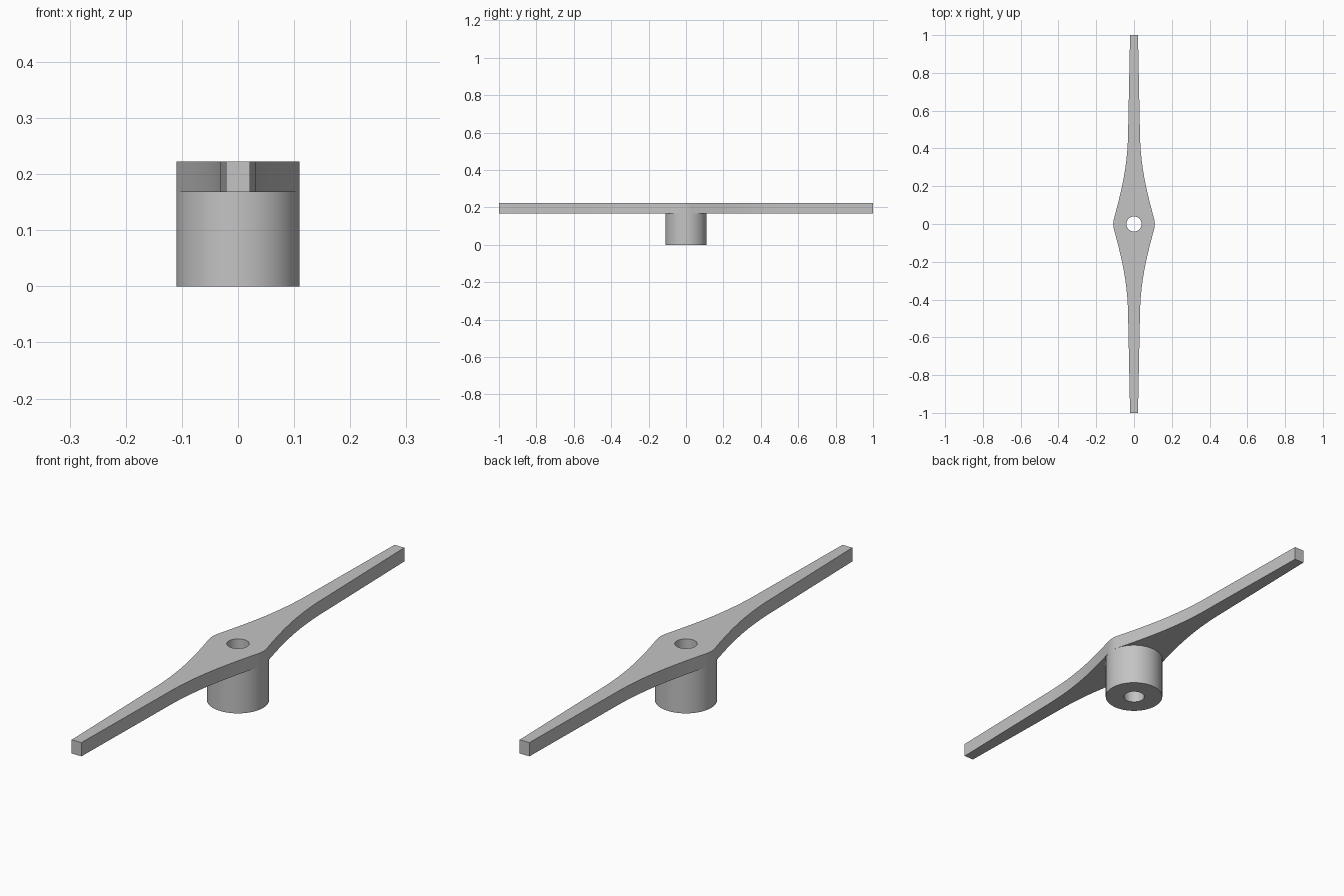
import bpy, bmesh, math
from mathutils import Vector
from mathutils.geometry import interpolate_bezier

if "Cube" in bpy.data.objects:
    bpy.data.objects.remove(bpy.data.objects["Cube"], do_unlink=True)

HUB_R, BORE_R = 0.11, 0.04
ARM_Z, TOP_Z = 0.168, 0.222
SEGMENTS = 72

grey = bpy.data.materials.new("plain grey")
grey.use_nodes = True
colour = (0.55, 0.55, 0.55, 1)
grey.diffuse_color = colour
grey.node_tree.nodes["Principled BSDF"].inputs["Base Color"].default_value = colour


def circle(radius):
    angles = [math.tau * i / SEGMENTS for i in range(SEGMENTS)]
    return [(radius * math.cos(a), radius * math.sin(a)) for a in angles]


def pierced_solid(name, outline, hole, bottom, top):
    """Extrude the area between two loops into a solid with a through hole."""
    bm = bmesh.new()
    edges = []
    for loop in (outline, hole):
        verts = [bm.verts.new((x, y, bottom)) for x, y in loop]
        edges += [bm.edges.new((v, verts[i - 1])) for i, v in enumerate(verts)]
    bmesh.ops.triangle_fill(bm, edges=edges, use_beauty=True, use_dissolve=False)
    extruded = bmesh.ops.extrude_face_region(bm, geom=bm.faces[:], use_keep_orig=True)
    moved = [g for g in extruded["geom"] if isinstance(g, bmesh.types.BMVert)]
    bmesh.ops.translate(bm, verts=moved, vec=(0, 0, top - bottom))
    bmesh.ops.recalc_face_normals(bm, faces=bm.faces[:])
    mesh = bpy.data.meshes.new(name)
    bm.to_mesh(mesh)
    bm.free()
    mesh.materials.append(grey)
    obj = bpy.data.objects.new(name, mesh)
    bpy.context.collection.objects.link(obj)
    bpy.ops.object.select_all(action="DESELECT")
    obj.select_set(True)
    bpy.context.view_layer.objects.active = obj
    bpy.ops.object.shade_smooth_by_angle(angle=math.radians(30))
    return obj


# Quarter outline: rounded hub shoulder, concave sweep, straight taper to the tip
shoulder = math.radians(15)
quarter = [(HUB_R * math.cos(shoulder * i / 4), HUB_R * math.sin(shoulder * i / 4))
           for i in range(4)]
start = Vector((HUB_R * math.cos(shoulder), HUB_R * math.sin(shoulder)))
sweep = interpolate_bezier(start, Vector((0.062, 0.19)),
                           Vector((0.032, 0.32)), Vector((0.031, 0.5)), 20)
quarter += [(p.x, p.y) for p in sweep] + [(0.021, 1.0)]

# Mirror the quarter into the full two-armed outline
half = quarter + [(-x, y) for x, y in reversed(quarter)]
outline = half + [(x, -y) for x, y in reversed(half[1:-1])]

pierced_solid("double_arm", outline, circle(BORE_R), ARM_Z, TOP_Z)
pierced_solid("hub", circle(HUB_R), circle(BORE_R), 0, ARM_Z)
